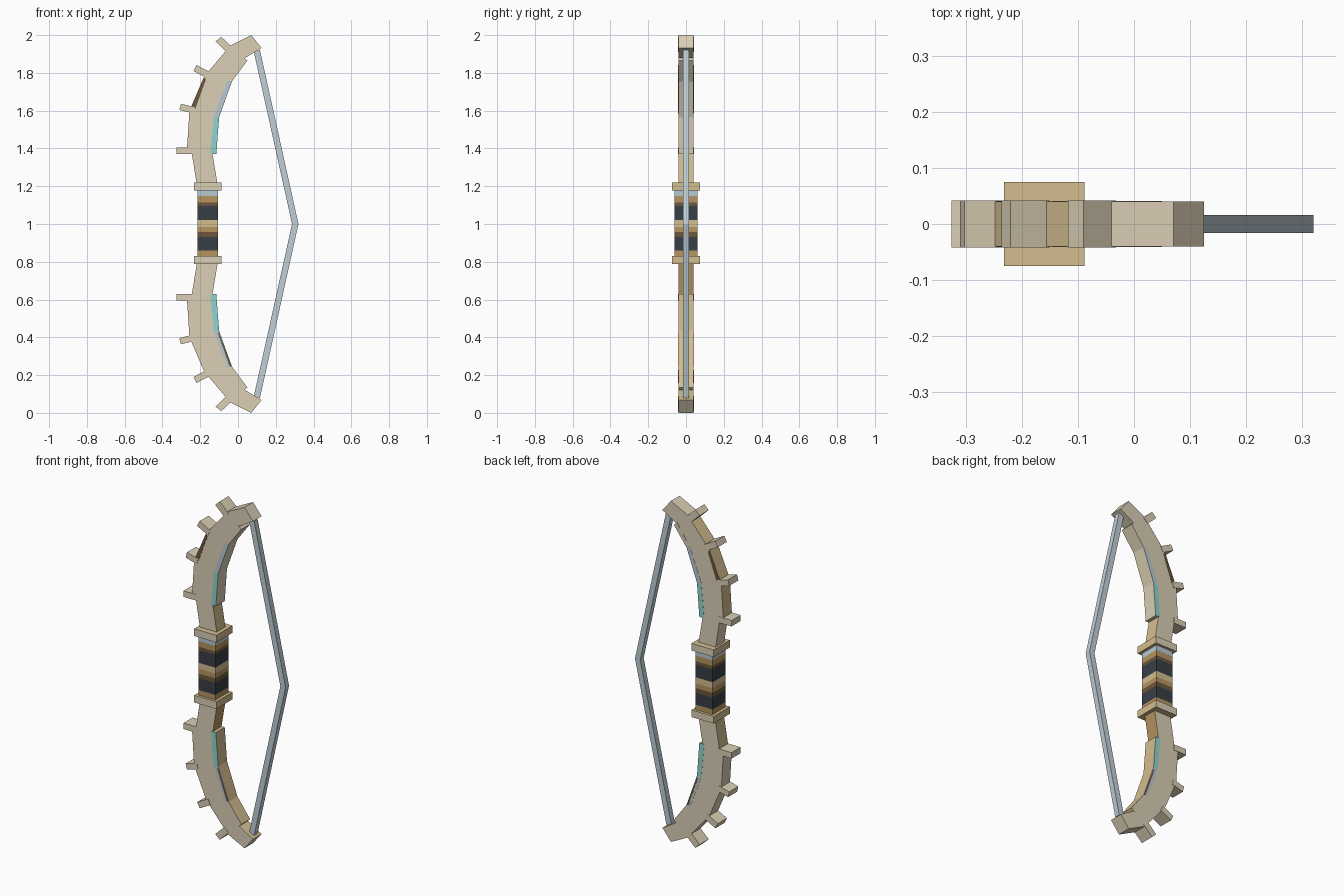
import bpy, bmesh

cube = bpy.data.objects.get("Cube")
if cube:
    bpy.data.objects.remove(cube, do_unlink=True)


def material(name, rgb):
    """Flat material from an sRGB triple (0-255)."""
    lin = [((c / 255 + 0.055) / 1.055) ** 2.4 for c in rgb]
    m = bpy.data.materials.new(name)
    m.use_nodes = True
    m.diffuse_color = (*lin, 1)
    bsdf = next(n for n in m.node_tree.nodes if n.type == 'BSDF_PRINCIPLED')
    bsdf.inputs["Base Color"].default_value = (*lin, 1)
    return m


PALE = material("pale_wood", (219, 207, 181))
SAND = material("sand_wood", (212, 189, 143))
GOLD = material("golden_wood", (182, 149, 97))
BROWN = material("dark_brown", (108, 86, 60))
TEAL = material("teal_inlay", (143, 213, 207))
BLUE = material("pale_blue_inlay", (183, 202, 212))
STEEL = material("string_grey", (192, 207, 214))
WRAP = material("dark_wrap", (56, 63, 70))


def slab(name, points, half, mats, rule=None, flip=False):
    """Extrude an x-z outline to y = +-half; flip mirrors it to the lower limb."""
    bm = bmesh.new()
    outline = [(x, 2 - z if flip else z) for x, z in points]
    front = [bm.verts.new((x, -half, z)) for x, z in outline]
    back = [bm.verts.new((x, half, z)) for x, z in outline]
    bm.faces.new(front)
    bm.faces.new(back[::-1])
    for i in range(len(front)):
        j = (i + 1) % len(front)
        bm.faces.new((front[j], front[i], back[i], back[j]))
    bmesh.ops.recalc_face_normals(bm, faces=bm.faces)
    bm.normal_update()
    if rule:
        for f in bm.faces:
            f.material_index = rule(f.normal, f.calc_center_median())
    mesh = bpy.data.meshes.new(name)
    bm.to_mesh(mesh)
    bm.free()
    for m in mats:
        mesh.materials.append(m)
    obj = bpy.data.objects.new(name, mesh)
    bpy.context.collection.objects.link(obj)
    return obj


def box(name, x0, x1, z0, z1, half, mats, rule=None):
    return slab(name, [(x0, z0), (x1, z0), (x1, z1), (x0, z1)], half, mats, rule)


def limb_rule(n, c):
    """Warmer wood on upward edges, golden just below the grip."""
    if abs(n.y) > 0.5:
        return 0
    if 0.63 < c.z < 0.8 and n.x > 0:
        return 2
    return 1 if n.z > 0.05 and c.z < 1.9 else 0


def edge_rule(n, c):
    """Second colour on the front and back faces."""
    return 1 if abs(n.y) > 0.5 else 0


# Outlines of the upper limb
LIMB = [(-0.215, 1.19), (-0.245, 1.375), (-0.27, 1.4), (-0.257, 1.6),
        (-0.18, 1.78), (-0.155, 1.81), (-0.04, 1.945), (0.07, 2.0),
        (0.125, 1.932), (0.08, 1.905), (0.03, 1.875), (-0.05, 1.75),
        (-0.12, 1.56), (-0.135, 1.37), (-0.105, 1.19)]
SPIKES = [
    [(-0.325, 1.37), (-0.325, 1.405), (-0.24, 1.405), (-0.24, 1.37)],
    [(-0.31, 1.604), (-0.302, 1.637), (-0.23, 1.618), (-0.238, 1.585)],
    [(-0.236, 1.81), (-0.22, 1.842), (-0.15, 1.805), (-0.166, 1.773)],
    [(-0.118, 1.965), (-0.09, 1.992), (-0.032, 1.937), (-0.06, 1.91)],
]
# Belly strip: inner and outer rails, one inlay colour per segment
RAIL_IN = [(-0.146, 1.37), (-0.128, 1.57), (-0.055, 1.76), (0.03, 1.885)]
RAIL_OUT = [(-0.115, 1.37), (-0.1, 1.565), (-0.032, 1.755), (0.05, 1.865)]

for side, flip in (("upper", False), ("lower", True)):
    slab(side + "_limb", LIMB, 0.04, [PALE, SAND, GOLD], limb_rule, flip)
    for i, pts in enumerate(SPIKES):
        slab(f"{side}_spike_{i + 1}", pts, 0.042, [PALE], None, flip)
    for i, inlay in enumerate((TEAL, BLUE, PALE)):
        quad = [RAIL_IN[i], RAIL_IN[i + 1], RAIL_OUT[i + 1], RAIL_OUT[i]]
        slab(f"{side}_belly_strip_{i + 1}", quad, 0.041,
             [SAND if flip else PALE, inlay], edge_rule, flip)

# Dark brown side inlays
slab("upper_back_inlay", [(-0.249, 1.615), (-0.18, 1.777), (-0.17, 1.765), (-0.226, 1.61)],
     0.0412, [BROWN])
slab("lower_belly_inlay", [(-0.101, 1.575), (-0.033, 1.755), (-0.045, 1.752), (-0.107, 1.575)],
     0.0418, [SAND, BROWN], edge_rule, True)

# Grip wrapped in bands, listed from the bottom up
BANDS = [(0.86, GOLD), (0.93, WRAP), (0.957, BROWN), (0.985, GOLD), (1.02, SAND),
         (1.095, WRAP), (1.115, BROWN), (1.148, GOLD), (1.185, BLUE)]
low = 0.82
for i, (high, mat) in enumerate(BANDS):
    box(f"grip_band_{i + 1}", -0.215, -0.105, low, high, 0.06, [mat])
    low = high

# Cuffs at both ends of the grip
for side, z in (("upper", 1.178), ("lower", 0.788)):
    box(side + "_cuff", -0.232, -0.088, z, z + 0.042, 0.075, [SAND, PALE], edge_rule)

# Drawn string
slab("bow_string", [(0.083, 1.916), (0.116, 1.922), (0.32, 1.0), (0.116, 0.078),
                    (0.083, 0.084), (0.286, 1.0)], 0.016, [STEEL])
